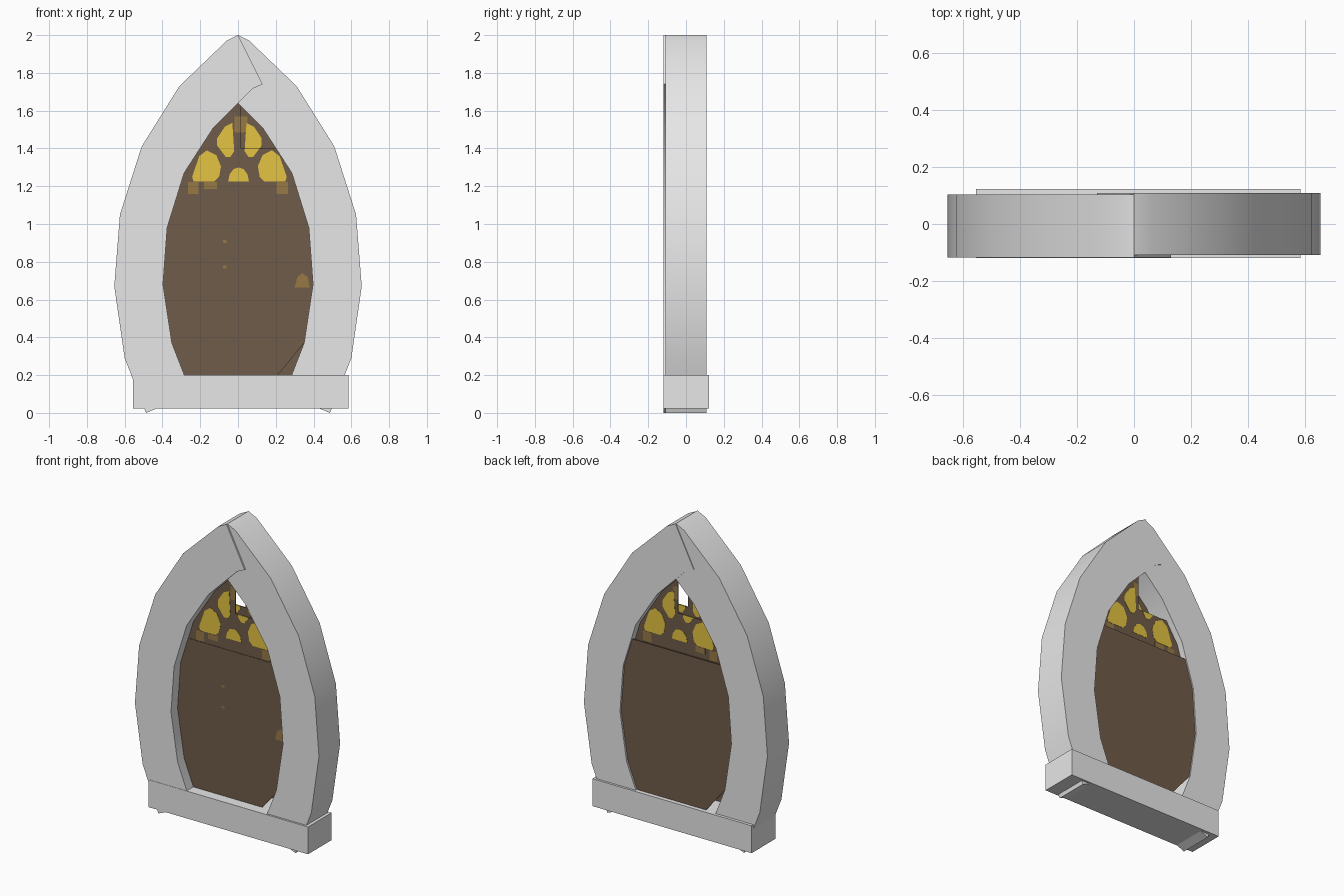
import bpy, bmesh, math

if "Cube" in bpy.data.objects:
    bpy.data.objects.remove(bpy.data.objects["Cube"])


def material(name, rgb):
    m = bpy.data.materials.new(name)
    m.diffuse_color = (*rgb, 1.0)
    m.use_nodes = True
    m.node_tree.nodes["Principled BSDF"].inputs["Base Color"].default_value = m.diffuse_color
    return m


STONE = material("pale stone", (0.80, 0.80, 0.80))
WOOD = material("dark wood", (0.160, 0.108, 0.068))
GLASS = material("yellow glass", (0.77, 0.55, 0.052))
WORN = material("worn wood", (0.31, 0.19, 0.062))


def prism(name, faces, y0, y1, mat):
    """Extrude polygons given in the x-z plane from y0 to y1."""
    bm = bmesh.new()
    for pts in faces:
        bm.faces.new([bm.verts.new((x, y0, z)) for x, z in pts])
    bmesh.ops.remove_doubles(bm, verts=bm.verts[:], dist=1e-5)
    ext = bmesh.ops.extrude_face_region(bm, geom=bm.faces[:], use_keep_orig=True)
    for v in ext["geom"]:
        if isinstance(v, bmesh.types.BMVert):
            v.co.y = y1
    bmesh.ops.recalc_face_normals(bm, faces=bm.faces[:])
    me = bpy.data.meshes.new(name)
    bm.to_mesh(me)
    bm.free()
    me.materials.append(mat)
    ob = bpy.data.objects.new(name, me)
    bpy.context.collection.objects.link(ob)
    return ob


def clip(pts, axis, limit, sign):
    """Keep the part of a polygon where sign * coordinate <= sign * limit."""
    out = []
    for i, a in enumerate(pts):
        b = pts[(i + 1) % len(pts)]
        da, db = sign * (a[axis] - limit), sign * (b[axis] - limit)
        if da <= 0:
            out.append(a)
        if da * db < 0:
            t = da / (da - db)
            out.append((a[0] + t * (b[0] - a[0]), a[1] + t * (b[1] - a[1])))
    return out


def without_quarter(pts, s):
    """Drop the upper quarter missing from each panel: +x in front, -x behind."""
    cut_side = clip(pts, 0, 0.015, -s)
    pieces = [clip(pts, 0, 0.015, s), clip(cut_side, 1, 1.4, 1)]
    return [p for p in pieces if len(p) > 2]


def flip(pts, s):
    return [(s * x, z) for x, z in pts]


# Stone arch: two curved halves that cross at the tip
outer = [(0.487, 0.0), (0.60, 0.29), (0.655, 0.67), (0.625, 1.05),
         (0.51, 1.41), (0.31, 1.73), (0.06, 1.97), (0.0, 2.0)]
inner = [(0.245, 0.10), (0.35, 0.37), (0.397, 0.68), (0.375, 0.98),
         (0.285, 1.27), (0.13, 1.51), (-0.075, 1.715), (-0.13, 1.74)]
for name, s, y0, y1 in (("arch_right", 1, -0.108, 0.108),
                        ("arch_left", -1, -0.118, 0.103)):
    quads = [flip([outer[i], outer[i + 1], inner[i + 1], inner[i]], s)
             for i in range(len(outer) - 1)]
    ob = prism(name, quads, y0, y1, STONE)
    bpy.ops.object.select_all(action='DESELECT')
    ob.select_set(True)
    bpy.context.view_layer.objects.active = ob
    bpy.ops.object.shade_smooth_by_angle(angle=math.radians(30))

# Stone sill
prism("sill", [[(-0.555, 0.023), (0.585, 0.023), (0.585, 0.2), (-0.555, 0.2)]],
      -0.12, 0.122, STONE)

# Outline of the wooden panel, with one broken lower corner
side = inner[1:6]
panel = ([(-0.284, 0.2), (0.21, 0.2)] + side + [(0.0, 1.64)]
         + flip(side[::-1], -1))

# Window panes
low_pane = [(-0.165, 1.39), (-0.115, 1.365), (-0.09, 1.305), (-0.10, 1.25),
            (-0.125, 1.225), (-0.235, 1.225), (-0.243, 1.25), (-0.205, 1.36)]
high_pane = [(-0.03, 1.535), (-0.02, 1.385), (-0.04, 1.355), (-0.065, 1.355),
             (-0.11, 1.415), (-0.11, 1.455), (-0.07, 1.515)]
mid_pane = [(0.003 + 0.055 * math.cos(a), 1.225 + 0.075 * math.sin(a))
            for a in [math.pi * i / 6 for i in range(7)]]
panes = [mid_pane]
for p in (low_pane, high_pane):
    panes += [p, [(0.015 - x, z) for x, z in p]]


def rect(x0, x1, z0, z1):
    return [(x0, z0), (x1, z0), (x1, z1), (x0, z1)]


# Worn spots in the wood
worn = [rect(-0.265, -0.21, 1.158, 1.222), rect(-0.18, -0.11, 1.185, 1.222),
        rect(0.205, 0.265, 1.158, 1.222), rect(-0.018, 0.05, 1.485, 1.57)]
door_worn = [[(0.30, 0.665), (0.378, 0.665), (0.37, 0.72), (0.34, 0.74),
              (0.315, 0.72)],
             rect(-0.08, -0.06, 0.9, 0.915), rect(-0.08, -0.06, 0.765, 0.78)]

# Front and back panels: a pierced upper part above a plain lower part
for label, s, y_up, y_low, z_low in (("front", 1, -0.045, -0.048, 1.152),
                                     ("back", -1, 0.057, 0.092, 1.165)):
    def layer(name, polys, half, mat):
        faces = [q for p in polys for q in without_quarter(p, s)]
        prism(f"{label}_{name}", faces, y_up - half, y_up + half, mat)

    outline = flip(panel, s)
    layer("upper_panel", [clip(outline, 1, 1.15, -1)], 0.003, WOOD)
    layer("panes", panes, 0.0047, GLASS)
    layer("worn_spots", worn, 0.004, WORN)
    prism(f"{label}_lower_panel", [clip(outline, 1, z_low, 1)],
          y_low - 0.003, y_low + 0.003, WOOD)

# Worn spots on the front of the lower panel
prism("front_lower_worn_spots", door_worn, -0.052, -0.047, WORN)
